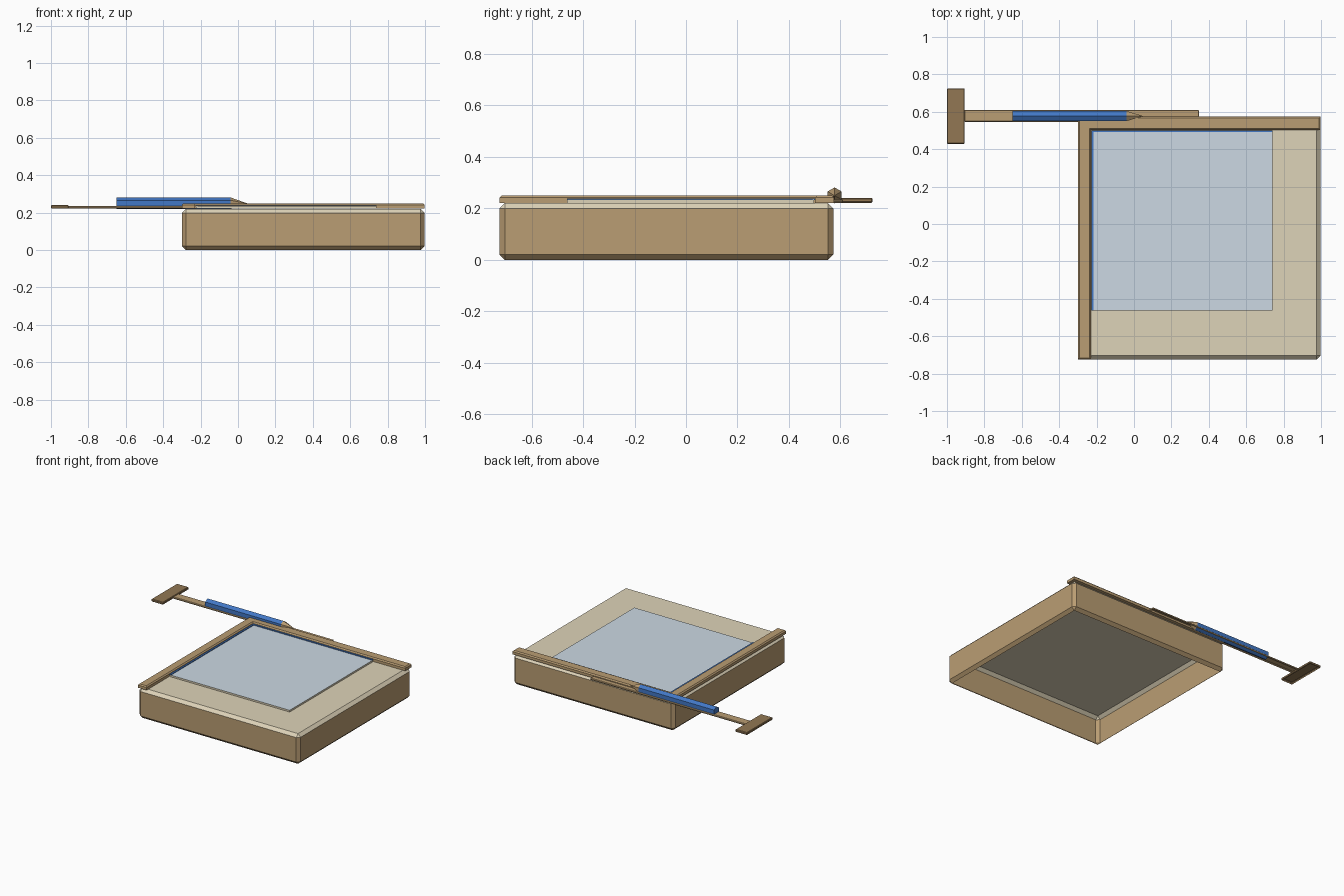
import bpy, bmesh, math
from mathutils import Vector

if "Cube" in bpy.data.objects:
    bpy.data.objects.remove(bpy.data.objects["Cube"])


def srgb(r, g, b):
    f = lambda c: c / 12.92 if c <= 0.04045 else ((c + 0.055) / 1.055) ** 2.4
    return [f(c / 255) for c in (r, g, b)] + [1]


def material(name, *rgb):
    m = bpy.data.materials.new(name)
    m.diffuse_color = srgb(*rgb)
    m.use_nodes = True
    m.node_tree.nodes["Principled BSDF"].inputs["Base Color"].default_value = m.diffuse_color
    return m


TAN = material("tan wood", 186, 157, 115)
BROWN = material("brown wood", 146, 119, 83)
CREAM = material("cream board", 222, 211, 184)
PAPER = material("pale blue paper", 204, 217, 227)
BLUE = material("blue paint", 66, 120, 198)


def finish(bm, name, *mats):
    bmesh.ops.recalc_face_normals(bm, faces=bm.faces)
    me = bpy.data.meshes.new(name)
    bm.to_mesh(me)
    bm.free()
    for m in mats:
        me.materials.append(m)
    ob = bpy.data.objects.new(name, me)
    bpy.context.collection.objects.link(ob)
    return ob


def prism(points, z0, z1):
    """Extrude an outline in plan from z0 up to z1."""
    bm = bmesh.new()
    face = bm.faces.new([bm.verts.new((x, y, z0)) for x, y in points])
    ext = bmesh.ops.extrude_face_region(bm, geom=[face], use_keep_orig=True)
    verts = [g for g in ext["geom"] if isinstance(g, bmesh.types.BMVert)]
    bmesh.ops.translate(bm, vec=(0, 0, z1 - z0), verts=verts)
    bmesh.ops.recalc_face_normals(bm, faces=bm.faces)
    return bm


def rect(x0, x1, y0, y1):
    return [(x0, y0), (x1, y0), (x1, y1), (x0, y1)]


def chamfer(bm, width, test=lambda e: True):
    bmesh.ops.bevel(bm, geom=[e for e in bm.edges if test(e)], offset=width,
                    segments=1, affect='EDGES', profile=0.5)


def open_bottom(bm):
    bm.normal_update()
    low = min(v.co.z for v in bm.verts)
    faces = [f for f in bm.faces if all(v.co.z < low + 1e-5 for v in f.verts)]
    bmesh.ops.delete(bm, geom=faces, context='FACES')


# Board body: chamfered shell, open below, cream on top and upper chamfer
bm = prism(rect(-0.30, 0.998, -0.725, 0.573), 0, 0.22)
chamfer(bm, 0.021)
open_bottom(bm)
for f in bm.faces:
    f.material_index = 1 if f.calc_center_median().z > 0.2 else 0
finish(bm, "board_body", TAN, CREAM)

# L-shaped edge rail on the left and back
bm = prism([(-0.30, -0.725), (-0.23, -0.725), (-0.23, 0.502), (0.998, 0.502),
            (0.998, 0.575), (-0.30, 0.575)], 0.2215, 0.249)
chamfer(bm, 0.008, lambda e: all(v.co.z > 0.24 for v in e.verts))
finish(bm, "edge_rail", TAN)

# Cream pad with a pale paper sheet on top
bm = prism(rect(-0.225, 0.74, -0.462, 0.498), 0.2215, 0.234)
for f in bm.faces:
    f.material_index = 1 if f.normal.z > 0.9 else 0
finish(bm, "paper_pad", CREAM, PAPER)

# Blue binding along the left and back of the pad
finish(prism(rect(-0.228, -0.217, -0.462, 0.501), 0.233, 0.239),
       "left_binding", BLUE)
finish(prism(rect(-0.217, 0.74, 0.491, 0.501), 0.233, 0.239),
       "back_binding", BLUE)

# T-square blade and head
for name, outline, top, mat in (
        ("square_blade", rect(-0.908, 0.348, 0.546, 0.61), 0.235, TAN),
        ("square_head", rect(-1.0, -0.905, 0.429, 0.725), 0.24, BROWN)):
    bm = prism(outline, 0.2215, top)
    chamfer(bm, 0.004)
    open_bottom(bm)
    finish(bm, name, mat)

# Hexagonal pencil along x: blue shaft and wooden tip
bm = bmesh.new()
ring = [Vector((0, 0.577 + 0.031 * math.sin(i * math.pi / 3),
                0.25 + 0.031 * math.cos(i * math.pi / 3))) for i in range(6)]
rear = [bm.verts.new(p + Vector((-0.65, 0, 0))) for p in ring]
front = [bm.verts.new(p + Vector((-0.04, 0, 0))) for p in ring]
tip = bm.verts.new((0.05, 0.577, 0.249))
bm.faces.new(rear)
for i in range(6):
    j = (i + 1) % 6
    bm.faces.new((rear[i], rear[j], front[j], front[i]))
    bm.faces.new((front[i], front[j], tip)).material_index = 1
finish(bm, "pencil", BLUE, TAN)
